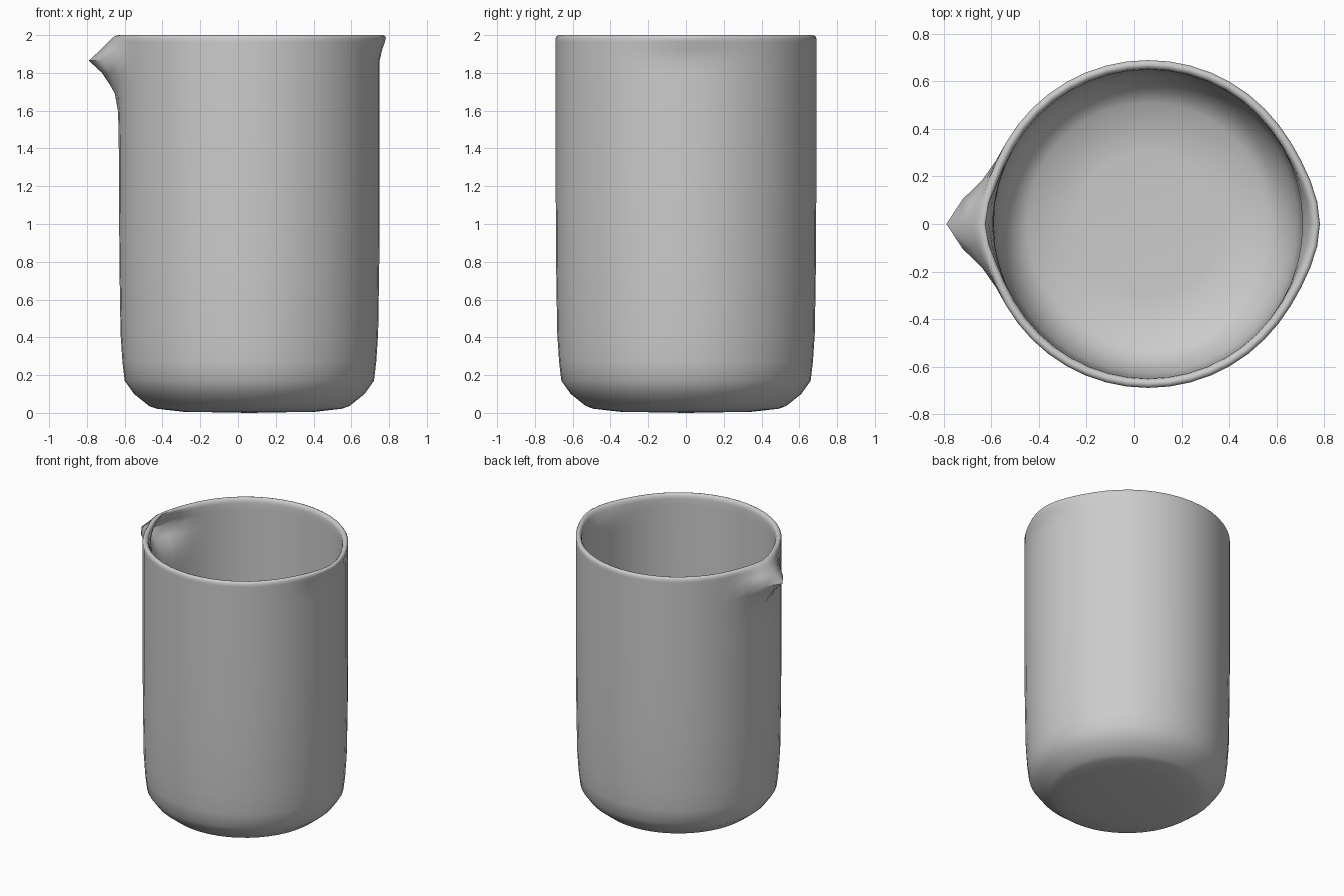
import bpy, bmesh, math

cube = bpy.data.objects.get("Cube")
if cube:
    bpy.data.objects.remove(cube)

SIDES = 48
CENTRE_X = 0.06


def lerp_table(table, v):
    """Piecewise linear lookup in ascending (key, value) pairs."""
    if v <= table[0][0]:
        return table[0][1]
    for (a, fa), (b, fb) in zip(table, table[1:]):
        if v <= b:
            return fa + (fb - fa) * (v - a) / (b - a)
    return table[-1][1]


# Pouring beak: strength by height and by angle away from -x
beak_height = [(1.45, 0), (1.6, .006), (1.69, .022), (1.74, .05), (1.8, .09),
               (1.865, .16), (1.92, .10), (1.965, .055), (2.0, .022)]
beak_angle = [(0, 1), (.131, .62), (.262, .2), (.393, .03), (.52, 0)]
# Slight outward pull of the rim opposite the beak
flare_height = [(1.87, 0), (1.93, .015), (1.97, .03), (2.0, .036)]


def bulge(angle, z):
    from_beak = abs(abs(angle) - math.pi)
    flare = math.exp(-(angle / .32) ** 2)
    return (lerp_table(beak_height, z) * lerp_table(beak_angle, from_beak)
            + lerp_table(flare_height, z) * flare)


# Wall section: outer base, up the outside, over the rim, down the inside
levels = [1.5, 1.6, 1.69, 1.74, 1.8, 1.865, 1.92, 1.965]
outer = [(.35, .006), (.49, .022), (.53, .036), (.61, .1), (.66, .17),
         (.672, .27), (.682, .42), (.688, .8), (.69, 1.2)]
outer += [(.69, z) for z in levels]
rim = [(.69, 1.985), (.683, 1.996), (.672, 2.0), (.661, 1.996), (.653, 1.985)]
inner = [(.65, z) for z in reversed(levels)]
inner += [(.65, 1.2), (.648, .8), (.642, .42), (.63, .24), (.58, .14), (.51, .075), (.3, .06)]
profile = outer + rim + inner

bm = bmesh.new()
rings = []
for r, z in profile:
    ring = []
    for i in range(SIDES):
        a = 2 * math.pi * i / SIDES
        signed = a if a <= math.pi else a - 2 * math.pi
        radius = r + bulge(signed, z)
        ring.append(bm.verts.new((CENTRE_X + radius * math.cos(a),
                                  radius * math.sin(a), z)))
    rings.append(ring)

for low, high in zip(rings, rings[1:]):
    for i in range(SIDES):
        j = (i + 1) % SIDES
        bm.faces.new((low[i], low[j], high[j], high[i]))

# Underside and inner floor
for ring, z in ((rings[0], 0), (rings[-1], .06)):
    hub = bm.verts.new((CENTRE_X, 0, z))
    for i in range(SIDES):
        bm.faces.new((ring[i], ring[(i + 1) % SIDES], hub))
bmesh.ops.recalc_face_normals(bm, faces=bm.faces)

mesh = bpy.data.meshes.new("beaker")
bm.to_mesh(mesh)
bm.free()
beaker = bpy.data.objects.new("beaker", mesh)
bpy.context.collection.objects.link(beaker)

# Plain grey finish
grey = bpy.data.materials.new("light_grey")
grey.use_nodes = True
colour = (.6, .6, .6, 1)
grey.diffuse_color = colour
grey.node_tree.nodes["Principled BSDF"].inputs["Base Color"].default_value = colour
mesh.materials.append(grey)

bpy.context.view_layer.objects.active = beaker
beaker.select_set(True)
bpy.ops.object.shade_smooth_by_angle(angle=math.radians(60))
